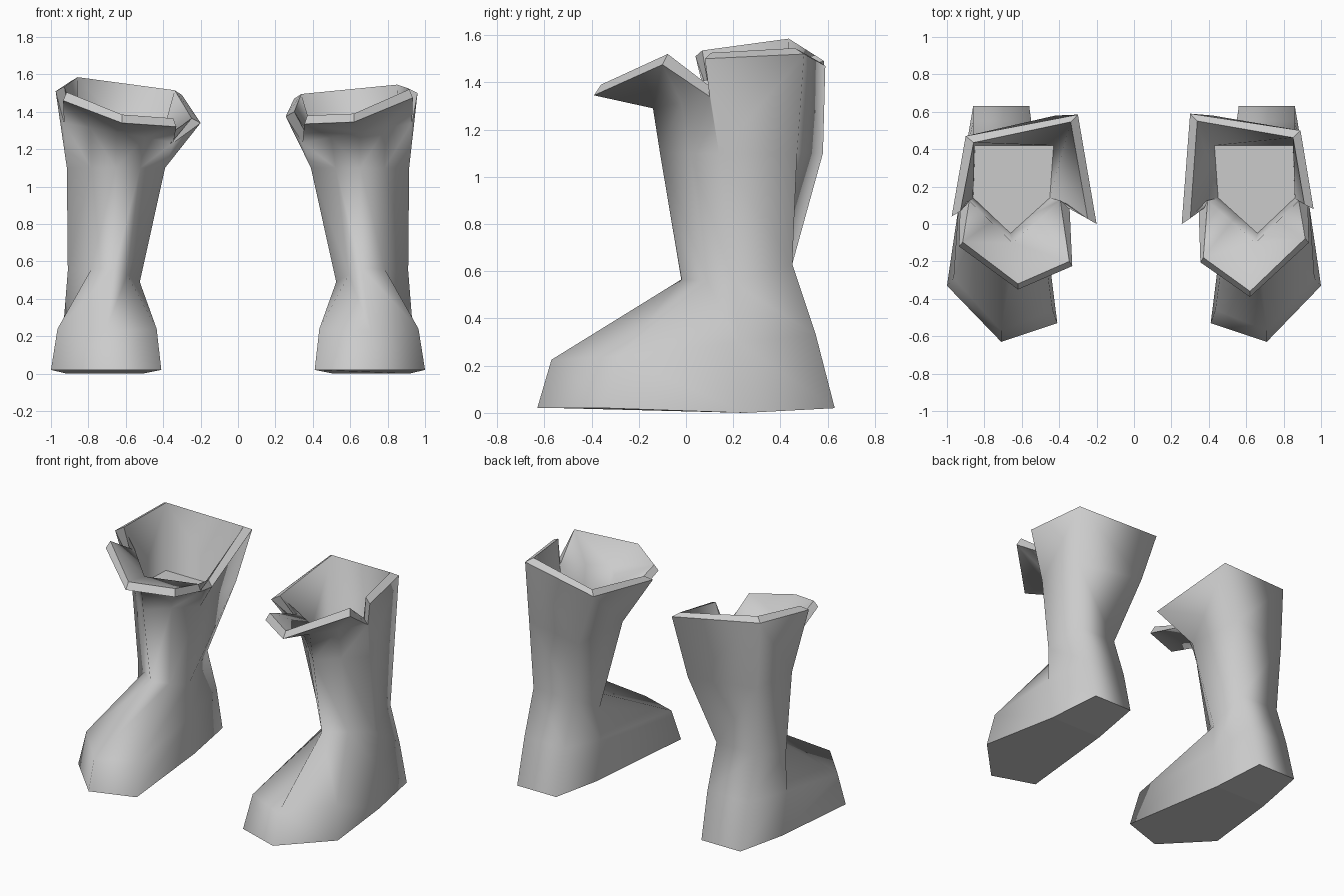
import bpy
import bmesh
from mathutils import Vector

cube = bpy.data.objects.get("Cube")
if cube:
    bpy.data.objects.remove(cube, do_unlink=True)

grey = bpy.data.materials.new("light_grey")
grey.use_nodes = True
colour = (0.6, 0.6, 0.6, 1)
grey.diffuse_color = colour
grey.node_tree.nodes["Principled BSDF"].inputs["Base Color"].default_value = colour

# Each ring runs: front, front inner, side inner, back inner, back outer, side outer, front outer
RING = ["front", "front_in", "side_in", "back_in", "back_out", "side_out", "front_out"]
# The cuff edge drops to a notch at both sides, with a free tip behind each notch
RIM = ["side_in", "tip_in", "back_in", "back_out", "tip_out", "side_out",
       "front_out", "front", "front_in"]
FLAP = ("front_out", "front", "front_in")


def full_ring(front, side_in, back_in, back_out, side_out):
    """Seven point ring from five corners; the front flanks are halfway points."""
    f, si, bi, bo, so = map(Vector, (front, side_in, back_in, back_out, side_out))
    return dict(zip(RING, (f, (f + si) / 2, si, bi, bo, so, (f + so) / 2)))


def named(names, points):
    return dict(zip(names, map(Vector, points)))


# Foot and shaft, shared by both boots
sole = named(RING, [(.71, -.63, .02), (.41, -.53, .02), (.51, .25, 0), (.56, .63, .02),
                    (.86, .63, .02), (.915, .25, 0), (1, -.33, .02)])
toe = named(RING, [(.71, -.57, .225), (.435, -.46, .24), (.505, .22, .28), (.55, .55, .33),
                   (.86, .55, .33), (.93, .22, .3), (.965, -.29, .24)])
ankle = full_ring((.66, -.02, .565), (.525, .2, .49), (.55, .45, .63),
                  (.86, .45, .63), (.91, .2, .55))
calf = full_ring((.655, -.11, 1.1), (.39, .14, 1.1), (.42, .58, 1.1),
                 (.88, .47, 1.1), (.915, .14, 1.1))
floor = full_ring((.66, -.05, 1.12), (.45, .14, 1.12), (.43, .42, 1.12),
                  (.85, .42, 1.12), (.86, .14, 1.12))

# Cuff edges differ slightly between the boots
right_rim = named(RIM, [(.345, .1, 1.235), (.2, 0, 1.34), (.3, .585, 1.49), (.9, .47, 1.56),
                        (.975, .04, 1.51), (.93, .1, 1.34), (.935, -.12, 1.46),
                        (.62, -.35, 1.34), (.33, -.225, 1.32)])
left_rim = named(RIM, [(.345, .1, 1.235), (.255, 0, 1.375), (.3, .59, 1.47), (.89, .5, 1.52),
                       (.96, .08, 1.5), (.93, .1, 1.34), (.935, -.1, 1.475),
                       (.62, -.39, 1.345), (.355, -.205, 1.335)])


def inward(name, p):
    """Offset a cuff point to the lining side."""
    to_axis = (Vector((.63, .25, 0)) - Vector((p.x, p.y, 0))).normalized()
    if name in FLAP:
        return p + to_axis * .03 + Vector((0, 0, .045))
    return p + to_axis * .055 + Vector((0, 0, .025))


def flap_base(rim, front):
    """Crease where the front flap folds out from the shaft."""
    f = Vector(front)
    return {"front": f, "front_in": (f + rim["side_in"]) / 2,
            "front_out": (f + rim["side_out"]) / 2}


def build_boot(name, rim, side):
    bm = bmesh.new()

    def verts(points):
        return {k: bm.verts.new((p.x * side, p.y, p.z)) for k, p in points.items()}

    def face(*vs, smooth=True):
        bm.faces.new(vs).smooth = smooth

    def loop_pairs(names):
        return zip(names, names[1:] + names[:1])

    def cuff(ring, base, edge):
        """Wall from a shaft ring up to the notched cuff edge."""
        for s in ("_in", "_out"):
            flank, notch, tip, back = "front" + s, "side" + s, "tip" + s, "back" + s
            face(ring[flank], ring[notch], edge[notch], base[flank])
            face(base[flank], edge[notch], edge[flank])
            face(ring["front"], ring[flank], base[flank], base["front"])
            face(base["front"], base[flank], edge[flank], edge["front"])
            face(ring[notch], edge[notch], edge[tip])
            face(ring[notch], edge[tip], edge[back], ring[back])
        face(ring["back_in"], edge["back_in"], edge["back_out"], ring["back_out"])

    # Foot and shaft
    rings = [verts(r) for r in (sole, toe, ankle, calf)]
    for low, high in zip(rings, rings[1:]):
        for a, b in loop_pairs(RING):
            face(low[a], low[b], high[b], high[a])

    # Sole, gently rocked about its side points
    bottom = rings[0]
    face(*[bottom[k] for k in ("front", "front_in", "side_in", "side_out", "front_out")],
         smooth=False)
    face(*[bottom[k] for k in ("side_in", "back_in", "back_out", "side_out")], smooth=False)

    # Outer cuff and lining
    lining_rim = {k: inward(k, p) for k, p in rim.items()}
    outer_edge, inner_edge = verts(rim), verts(lining_rim)
    inner_floor = verts(floor)
    cuff(rings[-1], verts(flap_base(rim, (.65, -.14, 1.29))), outer_edge)
    cuff(inner_floor, verts(flap_base(lining_rim, (.65, -.1, 1.33))), inner_edge)

    # Cuff thickness and the floor inside the shaft
    for a, b in loop_pairs(RIM):
        face(outer_edge[a], outer_edge[b], inner_edge[b], inner_edge[a], smooth=False)
    face(*[inner_floor[k] for k in RING], smooth=False)

    bmesh.ops.recalc_face_normals(bm, faces=bm.faces)
    mesh = bpy.data.meshes.new(name)
    bm.to_mesh(mesh)
    bm.free()
    mesh.materials.append(grey)
    obj = bpy.data.objects.new(name, mesh)
    bpy.context.collection.objects.link(obj)


build_boot("right_boot", right_rim, -1)
build_boot("left_boot", left_rim, 1)
